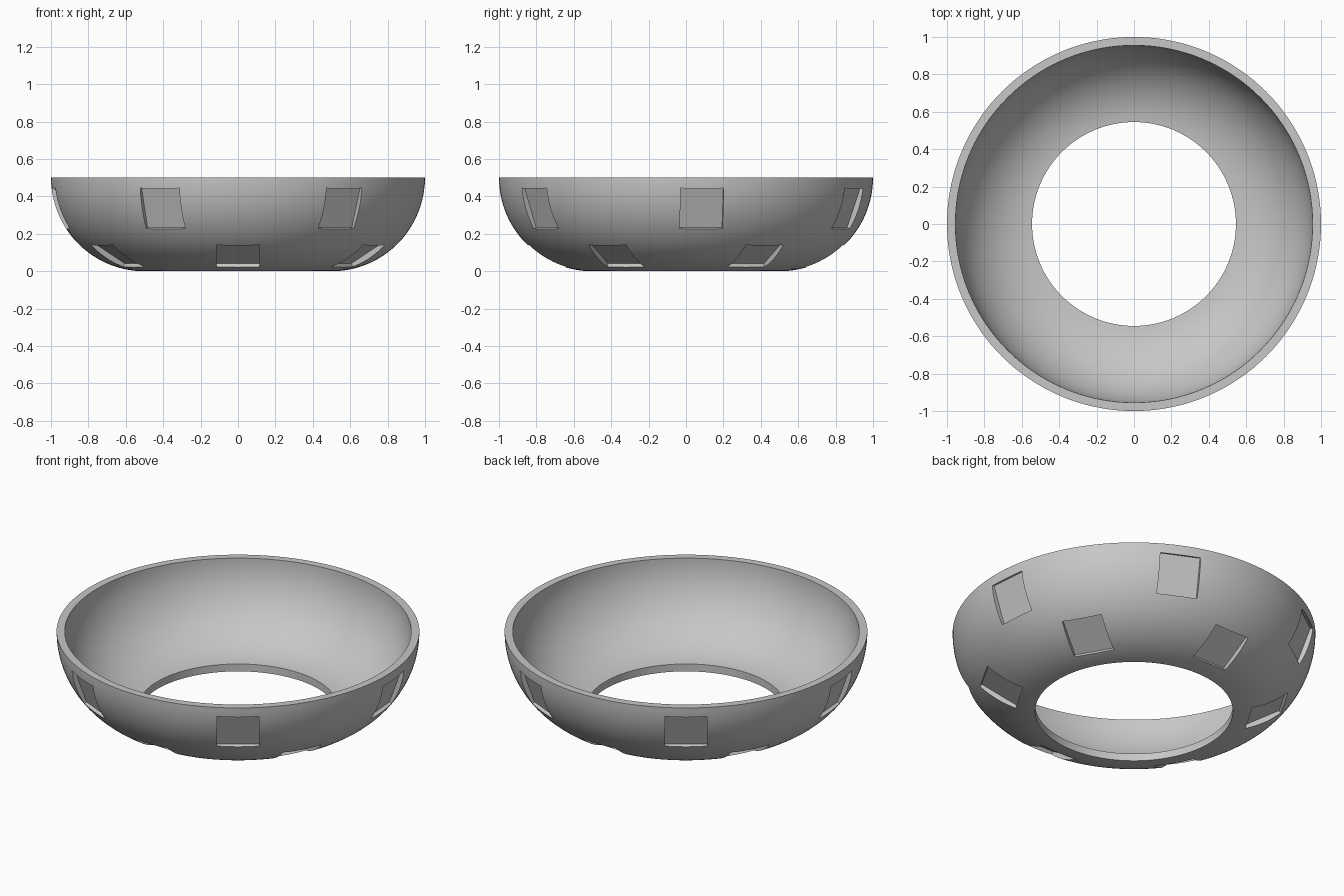
import bpy, bmesh
from math import sin, cos, acos, pi, radians
from mathutils import Matrix, Vector

default = bpy.data.objects.get("Cube")
if default:
    bpy.data.objects.remove(default, do_unlink=True)

MAJOR = 0.5      # radius of the circle the wall arc is swept around
OUTER = 0.5      # outer arc radius
INNER = 0.455    # inner arc radius
HOLE = 0.545     # radius of the bottom opening
FLOOR = 0.464    # arc distance of the pocket floors
SIZE = 0.23      # pocket width
SEGMENTS = 144
STEPS = 32

grey = bpy.data.materials.new("plain grey")
grey.use_nodes = True
colour = (0.57, 0.57, 0.57, 1)
grey.diffuse_color = colour
grey.node_tree.nodes["Principled BSDF"].inputs["Base Color"].default_value = colour


def new_object(name, bm):
    bmesh.ops.recalc_face_normals(bm, faces=bm.faces)
    mesh = bpy.data.meshes.new(name)
    bm.to_mesh(mesh)
    bm.free()
    mesh.materials.append(grey)
    obj = bpy.data.objects.new(name, mesh)
    bpy.context.collection.objects.link(obj)
    return obj


def arc(radius):
    """Wall arc from the rim down to the bottom opening."""
    end = acos((HOLE - MAJOR) / radius)
    return [(MAJOR + radius * cos(end * i / STEPS),
             OUTER - radius * sin(end * i / STEPS)) for i in range(STEPS + 1)]


# Bowl shell: closed wall profile turned about z
bm = bmesh.new()
profile = arc(OUTER) + arc(INNER)[::-1]
rings = []
for s in range(SEGMENTS):
    a = 2 * pi * s / SEGMENTS
    rings.append([bm.verts.new((r * cos(a), r * sin(a), z)) for r, z in profile])
for s in range(SEGMENTS):
    here, after = rings[s], rings[(s + 1) % SEGMENTS]
    for i in range(len(profile)):
        j = (i + 1) % len(profile)
        bm.faces.new((here[i], after[i], after[j], here[j]))
bowl = new_object("bowl_shell", bm)

# Pocket cutters: two rows of six square blocks, tilted to the wall
bm = bmesh.new()
DEPTH = 0.16
for start, tilt in ((5, 20), (30, 60)):
    for k in range(6):
        turn, a = radians(start + 60 * k), radians(tilt)
        radial = Vector((cos(turn), sin(turn), 0))
        side = Vector((-sin(turn), cos(turn), 0))
        out = radial * cos(a) - Vector((0, 0, sin(a)))
        up = out.cross(side)
        centre = radial * MAJOR + Vector((0, 0, OUTER)) + out * (FLOOR + DEPTH / 2)
        axes = Matrix((side * SIZE, up * SIZE, out * DEPTH)).transposed().to_4x4()
        bmesh.ops.create_cube(bm, size=1, matrix=Matrix.Translation(centre) @ axes)
cutters = new_object("pocket_cutters", bm)
cutters.hide_render = True

# Cut the pockets, then remove the helper
cut = bowl.modifiers.new("pockets", 'BOOLEAN')
cut.operation = 'DIFFERENCE'
cut.solver = 'EXACT'
cut.object = cutters
bpy.ops.object.select_all(action='DESELECT')
bpy.context.view_layer.objects.active = bowl
bowl.select_set(True)
bpy.ops.object.modifier_apply(modifier=cut.name)
bpy.data.objects.remove(cutters, do_unlink=True)
bpy.ops.object.shade_smooth_by_angle(angle=radians(30))
